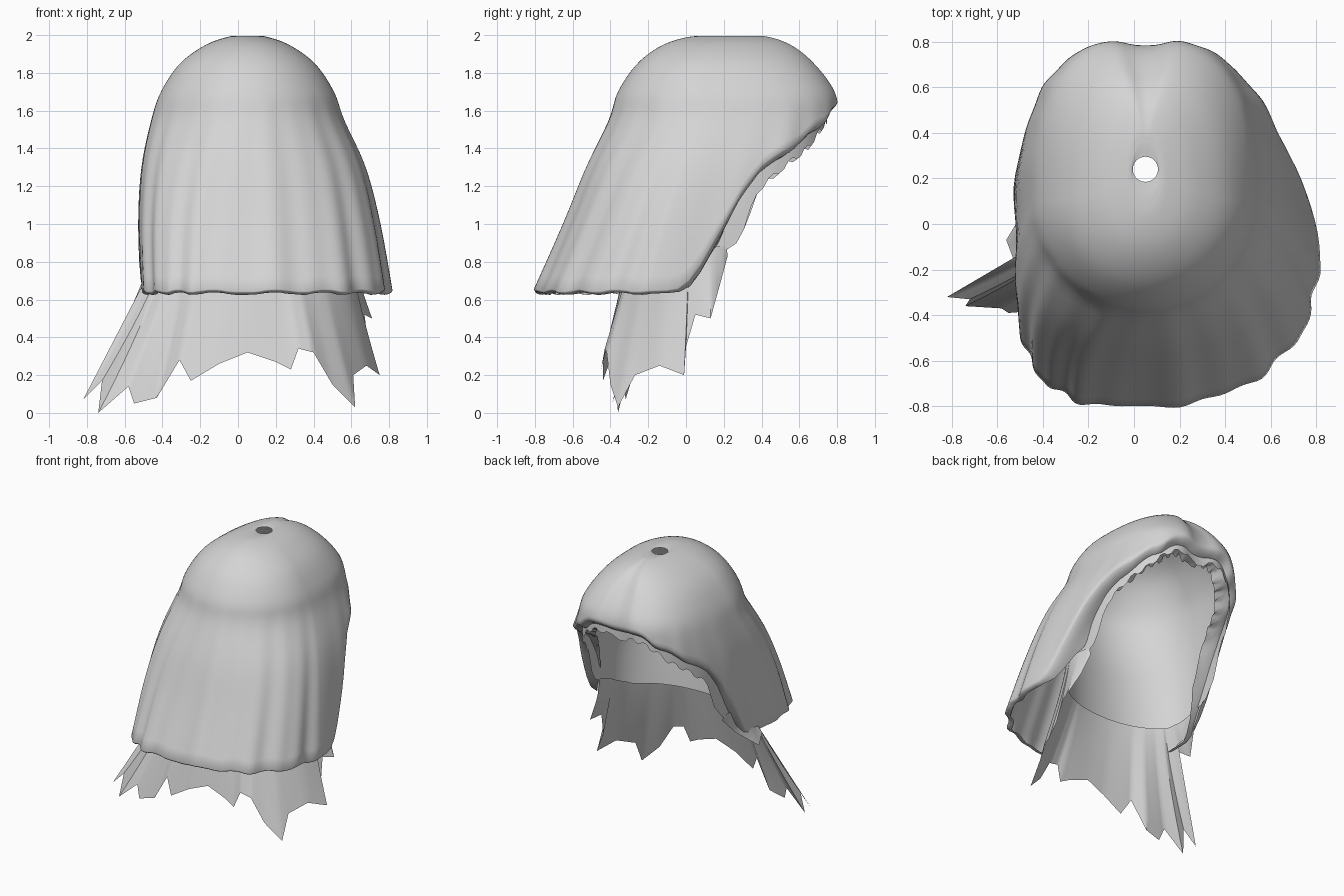
import bpy, bmesh, math

cube = bpy.data.objects.get("Cube")
if cube:
    bpy.data.objects.remove(cube)

GREY = (0.66, 0.66, 0.66, 1)
grey = bpy.data.materials.new("light_grey")
grey.use_nodes = True
grey.diffuse_color = GREY
bsdf = grey.node_tree.nodes["Principled BSDF"]
bsdf.inputs["Base Color"].default_value = GREY
bsdf.inputs["Roughness"].default_value = 0.8


def spline(values, s):
    """Smooth curve through evenly spaced values."""
    i = max(0, min(int(s), len(values) - 2))
    f = s - i
    a, b, c, d = (values[max(0, min(j, len(values) - 1))] for j in range(i - 1, i + 3))
    return b + f * (c - a + f * (2 * a - 5 * b + 4 * c - d + f * (3 * (b - c) + d - a))) / 2


def line(points, x):
    """Straight interpolation through (x, value) pairs."""
    for (x0, v0), (x1, v1) in zip(points, points[1:]):
        if x <= x1:
            return v0 + (v1 - v0) * max(0, x - x0) / (x1 - x0)
    return points[-1][1]


def add_grid(name, columns, closed, angle):
    bm = bmesh.new()
    grid = [[bm.verts.new(p) for p in col] for col in columns]
    pairs = list(zip(grid, grid[1:] + grid[:1])) if closed else list(zip(grid, grid[1:]))
    for a, b in pairs:
        for r in range(len(a) - 1):
            bm.faces.new((a[r], a[r + 1], b[r + 1], b[r]))
    mesh = bpy.data.meshes.new(name)
    bm.to_mesh(mesh)
    bm.free()
    mesh.materials.append(grey)
    obj = bpy.data.objects.new(name, mesh)
    bpy.context.collection.objects.link(obj)
    bpy.ops.object.select_all(action="DESELECT")
    obj.select_set(True)
    bpy.context.view_layer.objects.active = obj
    bpy.ops.object.shade_smooth_by_angle(angle=math.radians(angle))


# Section tables from the crown hole down to the hem
HEIGHT = [1.99, 1.994, 1.95, 1.85, 1.7, 1.55, 1.3, 1.0, 0.62]
outer = dict(
    front=[.185, .04, -.118, -.257, -.36, -.41, -.53, -.65, -.815],
    back=[.295, .42, .56, .69, .8, .82, .82, .82, .82],
    left=[.105, .14, .268, .407, .508, .56, .67, .745, .81],
    right=[-.005, -.04, -.168, -.307, -.408, -.46, -.51, -.525, -.51],
    mid=[.24, .2, .14, .11, .1, .1, .0, -.1, -.2],
    corner=1.2)
inner = dict(
    front=[.185, .06, -.098, -.235, -.338, -.385, -.36, -.29, -.25],
    back=[.295, .4, .53, .65, .74, .76, .75, .75, .75],
    left=[.105, .13, .245, .382, .48, .53, .56, .58, .58],
    right=[-.005, -.03, -.145, -.282, -.38, -.43, -.46, -.46, -.46],
    mid=[.24, .2, .15, .12, .11, .11, .1, .1, .08],
    corner=0)


def surface(t, phi, s, folds):
    c, n = math.cos(phi), math.sin(phi)
    # Round crown in front, squarer brim behind and squarer right hem corner
    if n > 0:
        power = 2 / (2 + 0.75 * min(s / 4, 1))
    else:
        power = 2 / (2 + max(0, s - 5) / 3 * (t["corner"] if c < 0 else 0.15))
    cx = math.copysign(abs(c) ** power, c)
    ny = math.copysign(abs(n) ** power, n)
    mid = spline(t["mid"], s)
    hx = spline(t["left" if c > 0 else "right"], s) - 0.05
    hy = spline(t["back" if n > 0 else "front"], s) - mid
    # Hanging folds deepen toward the hem, with a parting groove on top
    amount = folds * max(0, s - 4) / 4
    wave = 1 + amount * (math.sin(13 * phi + 1) + .7 * math.sin(23 * phi + s * .3))
    groove = .035 * min(1, s / 3) * math.exp(-((phi - math.pi / 2) / .13) ** 2)
    return (0.05 + abs(hx) * cx * wave, mid + abs(hy) * ny * wave - groove, spline(HEIGHT, s))


def shell_columns(t, rim, folds, count, rows):
    columns = []
    for k in range(count):
        phi = math.tau * k / count
        s = 0.0
        while s < 8:
            p = surface(t, phi, s, folds)
            if s > 1 and p[2] < line(rim, p[1]) + folds * .5 * math.sin(17 * phi):
                break
            s += 0.01
        columns.append([surface(t, phi, s * r / rows, folds) for r in range(rows + 1)])
    return columns


# Draped outer shell: thin hem in front, broad rounded brim around the opening
outer_rim = [(-.05, .65), (.04, .72), (.15, .92), (.3, 1.19), (.4, 1.31),
             (.6, 1.45), (.75, 1.57), (.82, 1.68)]
columns = shell_columns(outer, outer_rim, .013, 180, 36)
for k, col in enumerate(columns):
    x, y, z = col[-1]
    dx, dy = 0.05 - x, 0.1 - y
    d = math.hypot(dx, dy)
    roll = line([(-.05, .25), (.2, 1)], y)
    jag = -.025 * roll if k // 2 % 2 else 0
    for inset, drop in ((.01, -.02), (.035, -.042), (.07, -.058), (.11, -.066),
                        (.15, -.065 + jag)):
        col.append((x + dx / d * inset * roll, y + dy / d * inset * roll, z + drop * roll))
add_grid("outer_drape", columns, True, 60)

# Inner cap, close under the crown and narrowing to the nape
inner_rim = [(-.1, .74), (.2, .88), (.3, .95), (.37, 1.18), (.5, 1.3), (.65, 1.42), (.76, 1.58)]
columns = shell_columns(inner, inner_rim, 0, 120, 30)
for k, col in enumerate(columns):
    x, y, z = col[-1]
    if y > .1 and k // 2 % 2:
        col[-1] = (x, y, z - .025)
add_grid("inner_cap", columns, True, 60)

# Tattered curtain: lower edge points, from right to left around the front
TATTERS = [
    (-.44, .2, .83), (-.47, .08, .7), (-.56, -.07, .57), (-.53, -.15, .63),
    (-.82, -.32, .07), (-.72, -.33, .17), (-.74, -.36, 0), (-.58, -.37, .14),
    (-.55, -.39, .05), (-.43, -.38, .08), (-.31, -.4, .28), (-.25, -.44, .17),
    (-.1, -.44, .26), (.05, -.43, .32), (.2, -.44, .27), (.28, -.45, .23),
    (.32, -.43, .34), (.4, -.42, .32), (.5, -.4, .15), (.62, -.36, .03),
    (.61, -.27, .2), (.68, -.14, .25), (.75, -.01, .2), (.69, 0, .35),
    (.67, .05, .52), (.71, .13, .5), (.62, .18, .68), (.57, .22, .83)]
columns = []
for a, b in zip(TATTERS, TATTERS[1:]):
    for f in (0, .25, .5, .75, 1):
        if f == 1 and b != TATTERS[-1]:
            continue
        x, y, z = (u + (v - u) * f for u, v in zip(a, b))
        ang = math.atan2((y - .1) / .4, (x - .06) / .52)
        tx, ty = .06 + .54 * math.cos(ang), .1 + .395 * math.sin(ang)
        column = []
        for r in range(11):
            t = r / 10
            column.append((tx + (x - tx) * t ** 1.25, ty + (y - ty) * t, .88 + (z - .88) * t))
        columns.append(column)
add_grid("tattered_curtain", columns, False, 40)
